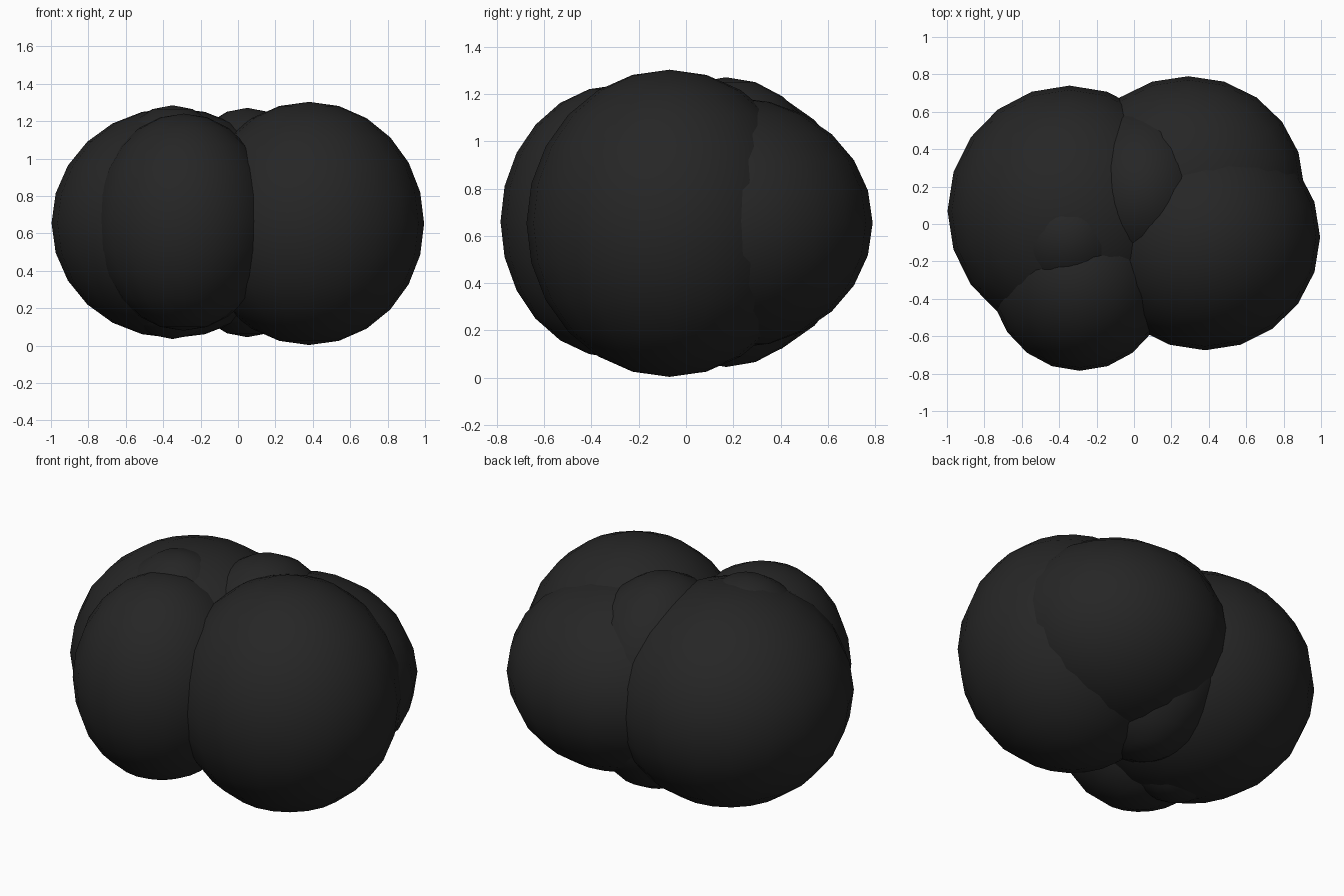
import bpy

if "Cube" in bpy.data.objects:
    bpy.data.objects.remove(bpy.data.objects["Cube"])

# One dark colour for the whole cluster
mat = bpy.data.materials.new("charcoal black")
mat.diffuse_color = (0.019, 0.019, 0.019, 1)
mat.use_nodes = True
mat.node_tree.nodes["Principled BSDF"].inputs["Base Color"].default_value = mat.diffuse_color


def puff(name, centre, radii):
    """Stretched smooth ball with 20 sides and 12 rings."""
    bpy.ops.mesh.primitive_uv_sphere_add(segments=20, ring_count=12, radius=1)
    ob = bpy.context.object
    ob.name = name
    for v in ob.data.vertices:
        v.co = [c + r * p for c, r, p in zip(centre, radii, v.co)]
    ob.data.polygons.foreach_set("use_smooth", [True] * len(ob.data.polygons))
    ob.data.materials.append(mat)


# Overlapping puffs: name, centre, radii
for part in [
    ("left_puff", (-0.345, 0.07, 0.655), (0.652, 0.67, 0.615)),
    ("right_front_puff", (0.38, -0.07, 0.653), (0.615, 0.605, 0.65)),
    ("right_back_puff", (0.29, 0.20, 0.655), (0.62, 0.59, 0.53)),
    ("left_front_puff", (-0.29, -0.28, 0.66), (0.48, 0.505, 0.58)),
    ("middle_back_puff", (0.05, 0.17, 0.658), (0.42, 0.48, 0.613)),
    ("left_inner_puff", (-0.35, -0.06, 0.66), (0.42, 0.42, 0.625)),
]:
    puff(*part)
